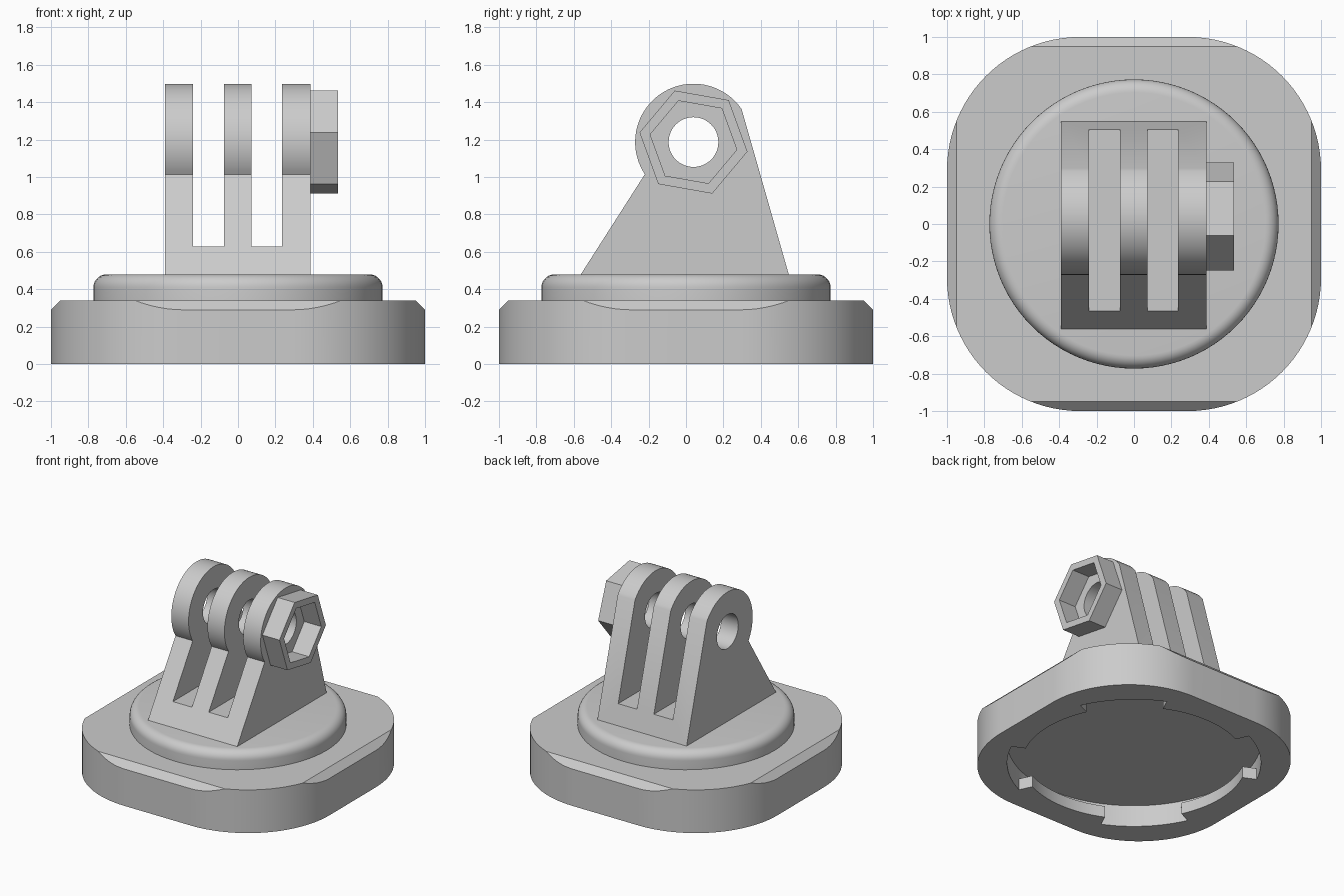
import bpy, bmesh
from math import sin, cos, pi, radians, atan2
from mathutils import Vector

if "Cube" in bpy.data.objects:
    bpy.data.objects.remove(bpy.data.objects["Cube"], do_unlink=True)

grey = bpy.data.materials.new("light grey plastic")
grey.use_nodes = True
grey.diffuse_color = (0.6, 0.6, 0.6, 1)
grey.node_tree.nodes["Principled BSDF"].inputs["Base Color"].default_value = (0.6, 0.6, 0.6, 1)


def arc(cx, cy, r, start, end, steps):
    """Points on an arc, angles in degrees."""
    angles = [radians(start + (end - start) * i / steps) for i in range(steps + 1)]
    return [(cx + r * cos(a), cy + r * sin(a)) for a in angles]


def circle(cx, cy, r, sides, turn=0):
    return arc(cx, cy, r, turn, turn + 360, sides)[:-1]


def prism(name, outline, lo, hi, axis="z", shape=None):
    """Extrude a closed outline along z (outline in x, y) or x (outline in y, z)."""
    bm = bmesh.new()
    place = (lambda a, b: (a, b, lo)) if axis == "z" else (lambda a, b: (lo, a, b))
    face = bm.faces.new([bm.verts.new(place(a, b)) for a, b in outline])
    out = bmesh.ops.extrude_face_region(bm, geom=[face])
    move = Vector((0, 0, hi - lo)) if axis == "z" else Vector((hi - lo, 0, 0))
    bmesh.ops.translate(bm, vec=move, verts=[v for v in out["geom"] if isinstance(v, bmesh.types.BMVert)])
    bmesh.ops.recalc_face_normals(bm, faces=bm.faces)
    if shape:
        shape(bm)
        bmesh.ops.recalc_face_normals(bm, faces=bm.faces)
    mesh = bpy.data.meshes.new(name)
    bm.to_mesh(mesh)
    bm.free()
    mesh.materials.append(grey)
    obj = bpy.data.objects.new(name, mesh)
    bpy.context.collection.objects.link(obj)
    return obj


def activate(obj):
    bpy.ops.object.select_all(action="DESELECT")
    obj.select_set(True)
    bpy.context.view_layer.objects.active = obj


def cut(obj, *cutters):
    """Subtract each cutter and remove it."""
    activate(obj)
    for cutter in cutters:
        cutter.hide_render = True
        mod = obj.modifiers.new("cut", "BOOLEAN")
        mod.operation, mod.solver, mod.object = "DIFFERENCE", "EXACT", cutter
        bpy.ops.object.modifier_apply(modifier=mod.name)
        bpy.data.objects.remove(cutter, do_unlink=True)


def smooth(obj):
    activate(obj)
    bpy.ops.object.shade_smooth_by_angle(angle=radians(30))


# Base plate: rounded square with a chamfer along each straight side
BASE_TOP, CORNER = 0.34, 0.288
outline = []
for k in range(4):
    a = 45 + 90 * k
    cx, cy = (CORNER * (1 if cos(radians(a)) > 0 else -1), CORNER * (1 if sin(radians(a)) > 0 else -1))
    outline += arc(cx, cy, 1 - CORNER, a - 45, a + 45, 24)


def chamfer_sides(bm):
    for k in range(4):
        d = Vector((round(cos(k * pi / 2)), round(sin(k * pi / 2)), 0))
        res = bmesh.ops.bisect_plane(bm, geom=bm.verts[:] + bm.edges[:] + bm.faces[:],
                                     plane_co=d * 0.95 + Vector((0, 0, BASE_TOP)),
                                     plane_no=d + Vector((0, 0, 1)), clear_outer=True)
        edges = [e for e in res["geom_cut"] if isinstance(e, bmesh.types.BMEdge)]
        bmesh.ops.holes_fill(bm, edges=edges, sides=0)


base = prism("base_plate", outline, 0, BASE_TOP, shape=chamfer_sides)

# Socket underneath: round pocket with four locking tabs at the mouth
mouth = []
for k in range(4):
    mid = 45 + 90 * k
    mouth += arc(0, 0, 0.905, mid - 20, mid + 20, 12)
    mouth += arc(0, 0, 0.80, mid + 20, mid + 70, 14)
cut(base, prism("mouth_cutter", mouth, -0.1, 0.12),
    prism("pocket_cutter", circle(0, 0, 0.905, 96), 0.09, 0.17))
smooth(base)


# Round turret with a rounded upper rim
def round_rim(bm):
    rim = [e for e in bm.edges if all(v.co.z > 0.47 for v in e.verts)]
    bmesh.ops.bevel(bm, geom=rim, offset=0.07, segments=7, profile=0.5, affect="EDGES")


smooth(prism("turret_disc", circle(0, 0, 0.773, 96), 0.3, 0.48, shape=round_rim))

# Three-finger hinge tower, profile in y, z
PY, PZ, KNUCKLE = 0.04, 1.187, 0.312
start = atan2(1.365 - PZ, 0.30 - PY) * 180 / pi
end = 360 + atan2(1.015 - PZ, -0.22 - PY) * 180 / pi
profile = [(-0.575, 0.46), (0.555, 0.46)] + arc(PY, PZ, KNUCKLE, start, end, 40)
tower = prism("hinge_fingers", profile, -0.39, 0.387, "x")
slot = [(-0.8, 0.63), (0.8, 0.63), (0.8, 1.7), (-0.8, 1.7)]
cut(tower, prism("slot_cutter", slot, -0.24, -0.075, "x"),
    prism("slot_cutter", slot, 0.072, 0.236, "x"),
    prism("bolt_cutter", circle(PY, PZ, 0.133, 48), -1, 1, "x"))
smooth(tower)

# Hexagonal nut holder on the left finger
holder = prism("nut_holder", circle(PY, PZ, 0.293, 6, 50), 0.38, 0.535, "x")
cut(holder, prism("nut_cutter", circle(PY, PZ, 0.235, 6, 50), 0.3, 0.7, "x"))
